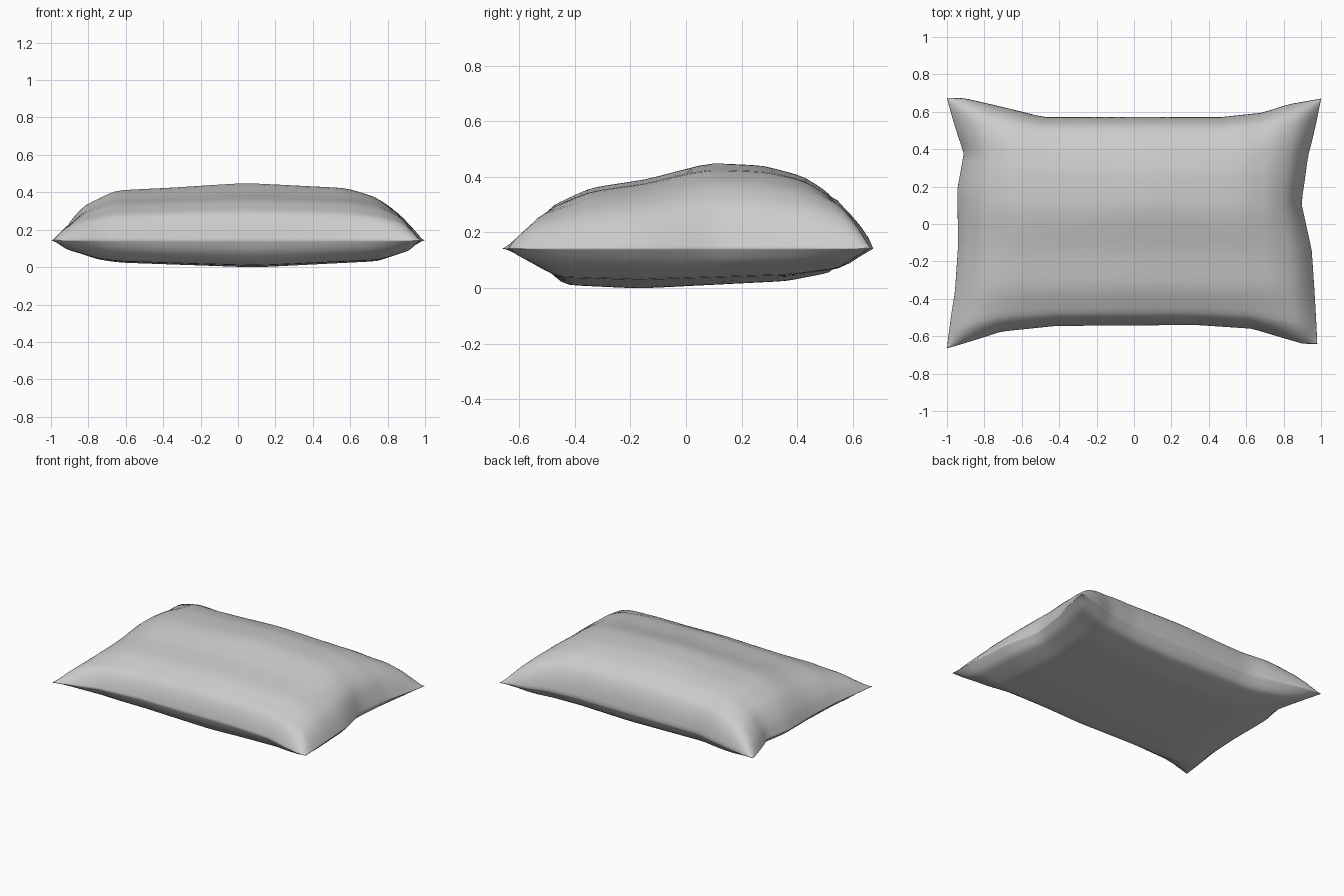
import bpy, bmesh, math

if "Cube" in bpy.data.objects:
    bpy.data.objects.remove(bpy.data.objects["Cube"])

def curve(points):
    """Piecewise-linear profile through (position, value) pairs."""
    def f(t):
        for (a, p), (b, q) in zip(points, points[1:]):
            if t <= b:
                return p + (q - p) * max(0, t - a) / (b - a)
        return points[-1][1]
    return f

# Seam outline: back/front edges give y along u, left/right edges give x along v
back = curve([(-1, .675), (-.92, .672), (-.52, .572), (.5, .572), (.72, .595), (.85, .64), (1, .67)])
front = curve([(-1, -.665), (-.74, -.575), (-.45, -.545), (.36, -.54), (.67, -.56), (.93, -.64), (1, -.642)])
left = curve([(-1, -1), (-.62, -.957), (-.2, -.94), (.33, -.945), (.65, -.91), (1, -1)])
right = curve([(-1, .98), (-.25, .95), (.2, .895), (.62, .93), (1, 1)])

# Puff of each face: relative width profile and height profile
top_u = curve([(-1, 0), (-.96, .3), (-.88, .6), (-.7, .87), (-.37, .92), (.04, 1),
               (.63, .91), (.8, .76), (.91, .54), (.96, .3), (1, 0)])
top_v = curve([(-1, 0), (-.97, .07), (-.9, .15), (-.62, .22), (-.26, .25), (.15, .31),
               (.5, .30), (.75, .262), (.92, .195), (.98, .1), (1, 0)])
low_u = curve([(-1, 0), (-.95, .35), (-.8, .7), (-.68, .82), (.1, 1), (.79, .77), (.95, .4), (1, 0)])
low_v = curve([(-1, 0), (-.95, .06), (-.8, .132), (-.3, .145), (.3, .128), (.65, .118), (.93, .085), (1, 0)])

NU, NV, SEAM = 48, 36, .15

def puff(pu, pv, peak):
    q = pv / peak
    return peak * (.6 * pu * q + .4 * min(pu, q) * max(pu, q) ** .5)

def point(u, v, side):
    # Outline pinch fades away from the seam
    edge_x = right(v) if u > 0 else left(v)
    edge_y = back(u) if v > 0 else front(u)
    x = .93 * u + (edge_x - math.copysign(.93, u)) * abs(u) ** 4
    y = .555 * v + (edge_y - math.copysign(.555, v)) * abs(v) ** 4
    if side > 0:
        z = SEAM + puff(top_u(u), top_v(v), .31)
    else:
        z = SEAM - puff(low_u(u), low_v(v), .145)
    return x, y, z

# Two puffed cloth sheets sharing one seam
bm = bmesh.new()
sheets = {}
for side in (1, -1):
    for i in range(NU + 1):
        for j in range(NV + 1):
            if side < 0 and (i in (0, NU) or j in (0, NV)):
                sheets[side, i, j] = sheets[1, i, j]
                continue
            u = math.sin(math.pi * (i / NU - .5))
            v = math.sin(math.pi * (j / NV - .5))
            sheets[side, i, j] = bm.verts.new(point(u, v, side))

# Relax the interior a little so the cloth is soft
inner = [sheets[s, i, j] for s in (1, -1) for i in range(1, NU) for j in range(1, NV)]
for side in (1, -1):
    for i in range(NU):
        for j in range(NV):
            quad = [sheets[side, a, b] for a, b in ((i, j), (i + 1, j), (i + 1, j + 1), (i, j + 1))]
            bm.faces.new(quad if side > 0 else quad[::-1])
for _ in range(2):
    bmesh.ops.smooth_vert(bm, verts=inner, factor=.4, use_axis_x=False, use_axis_y=False, use_axis_z=True)

# Rest on the ground
low = min(v.co.z for v in bm.verts)
for v in bm.verts:
    v.co.z -= low
mesh = bpy.data.meshes.new("pillow")
bm.to_mesh(mesh)
bm.free()
pillow = bpy.data.objects.new("pillow", mesh)
bpy.context.collection.objects.link(pillow)
for p in mesh.polygons:
    p.use_smooth = True
